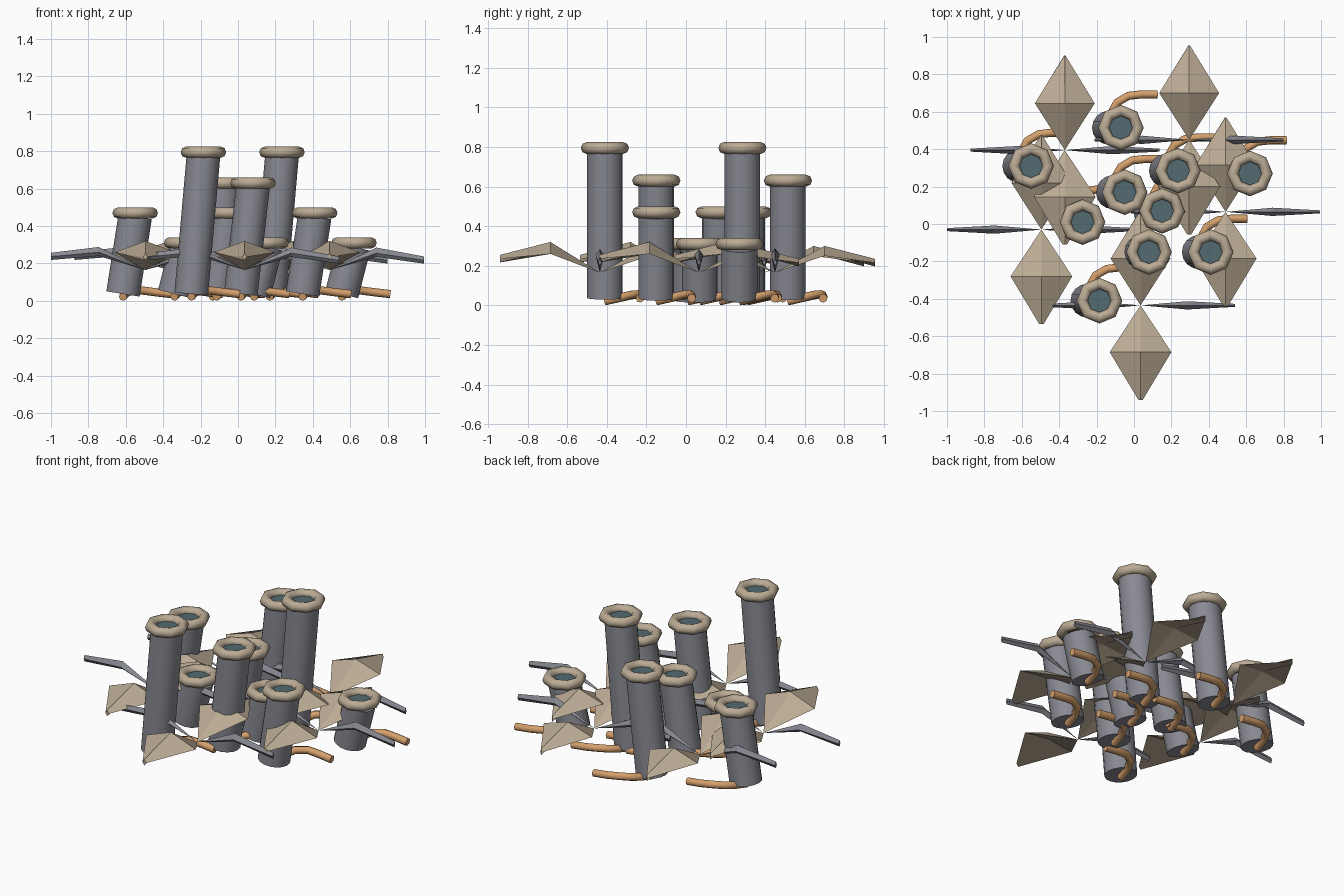
import bpy
import bmesh
from math import radians
from mathutils import Vector, Matrix

cube = bpy.data.objects.get("Cube")
if cube:
    bpy.data.objects.remove(cube, do_unlink=True)


def material(name, rgb):
    m = bpy.data.materials.new(name)
    m.use_nodes = True
    m.diffuse_color = (*rgb, 1)
    m.node_tree.nodes["Principled BSDF"].inputs["Base Color"].default_value = (*rgb, 1)
    return m


stone_grey = material("stone_grey", (0.25, 0.255, 0.29))
sand = material("sand", (0.50, 0.41, 0.30))
copper = material("copper", (0.66, 0.35, 0.15))
deep_teal = material("deep_teal", (0.085, 0.145, 0.165))


def finish(obj, name, mat, smooth=False):
    obj.name = name
    obj.data.name = name
    obj.data.materials.clear()
    obj.data.materials.append(mat)
    if smooth:
        bpy.ops.object.select_all(action='DESELECT')
        obj.select_set(True)
        bpy.context.view_layer.objects.active = obj
        bpy.ops.object.shade_smooth_by_angle(angle=radians(50))
    return obj


def from_bmesh(bm, name, mat, smooth=False):
    mesh = bpy.data.meshes.new(name)
    bm.to_mesh(mesh)
    bm.free()
    obj = bpy.data.objects.new(name, mesh)
    bpy.context.collection.objects.link(obj)
    return finish(obj, name, mat, smooth)


# Leaning chimney body running between two points
def chimney_body(start, end):
    axis = end - start
    bm = bmesh.new()
    place = Matrix.Translation((start + end) / 2) @ axis.to_track_quat('Z', 'Y').to_matrix().to_4x4()
    bmesh.ops.create_cone(bm, cap_ends=True, segments=16, radius1=0.09, radius2=0.09,
                          depth=axis.length, matrix=place)
    from_bmesh(bm, "chimney_body", stone_grey, True)


# Horizontal octagonal lip with a dark opening inside
def chimney_rim(top):
    bpy.ops.mesh.primitive_torus_add(location=top, major_segments=8, minor_segments=8,
                                     major_radius=0.092, minor_radius=0.03)
    finish(bpy.context.object, "chimney_rim", sand, True)
    bm = bmesh.new()
    bmesh.ops.create_circle(bm, cap_ends=True, segments=8, radius=0.085,
                            matrix=Matrix.Translation(top))
    from_bmesh(bm, "chimney_opening", deep_teal)


# Bent pipe that emerges from under the base and turns sideways
PIPE_PATH = [(-0.065, 0, 0.022), (-0.05, 0.08, 0.04), (-0.02, 0.135, 0.052),
             (0.04, 0.17, 0.055), (0.11, 0.178, 0.046), (0.195, 0.178, 0.036)]


def feed_pipe(x, y):
    curve = bpy.data.curves.new("feed_pipe", 'CURVE')
    curve.dimensions = '3D'
    curve.bevel_depth = 0.022
    curve.bevel_resolution = 2
    curve.use_fill_caps = True
    spline = curve.splines.new('POLY')
    spline.points.add(len(PIPE_PATH) - 1)
    for point, (px, py, pz) in zip(spline.points, PIPE_PATH):
        point.co = (x + px, y + py, pz, 1)
    obj = bpy.data.objects.new("feed_pipe", curve)
    bpy.context.collection.objects.link(obj)
    curve.materials.append(copper)


# Ridged diamond leaf, pointing along +y before it is turned
def leaf(name, mat, centre, turn, half_width, tip_half, ridge, edge, under, tip):
    bm = bmesh.new()
    root = bm.verts.new((0, 0, 0.165))

    def ring(y, w, top, side, bottom):
        return [bm.verts.new(c) for c in ((0, y, top), (w, y, side), (0, y, bottom), (-w, y, side))]

    middle = ring(0.25, half_width, ridge, edge, under)
    end = ring(0.505, tip_half, tip, tip - 0.02, tip - 0.038)
    for i in range(4):
        j = (i + 1) % 4
        bm.faces.new((root, middle[i], middle[j]))
        bm.faces.new((middle[i], end[i], end[j], middle[j]))
    bm.faces.new(end)
    bmesh.ops.recalc_face_normals(bm, faces=bm.faces)
    move = Matrix.Translation((*centre, 0)) @ Matrix.Rotation(radians(turn), 4, 'Z')
    bmesh.ops.transform(bm, matrix=move, verts=bm.verts)
    from_bmesh(bm, name, mat)


# Chimney cluster: rim x, y and height
CHIMNEYS = [(-0.07, 0.515, 0.63), (-0.55, 0.31, 0.47), (0.235, 0.285, 0.795),
            (0.62, 0.27, 0.31), (-0.05, 0.17, 0.47), (0.15, 0.07, 0.31),
            (-0.275, 0.01, 0.31), (0.08, -0.15, 0.63), (0.41, -0.15, 0.47),
            (-0.185, -0.41, 0.795)]
for x, y, z in CHIMNEYS:
    chimney_body(Vector((x - 0.065, y, 0.037)), Vector((x, y, z - 0.02)))
    chimney_rim(Vector((x, y, z)))
    feed_pipe(x, y)

# Plants: two broad leaves front and back, two narrow ones at the sides
for centre in [(-0.37, 0.395), (0.295, 0.45), (-0.495, -0.03), (0.49, 0.065), (0.035, -0.435)]:
    leaf("broad_leaf_back", sand, centre, 0, 0.16, 0.004, 0.30, 0.25, 0.265, 0.235)
    leaf("broad_leaf_front", sand, centre, 180, 0.165, 0.012, 0.32, 0.26, 0.28, 0.255)
    leaf("narrow_leaf_left", stone_grey, centre, -90, 0.022, 0.008, 0.285, 0.255, 0.235, 0.237)
    leaf("narrow_leaf_right", stone_grey, centre, 90, 0.022, 0.008, 0.288, 0.26, 0.24, 0.257)
